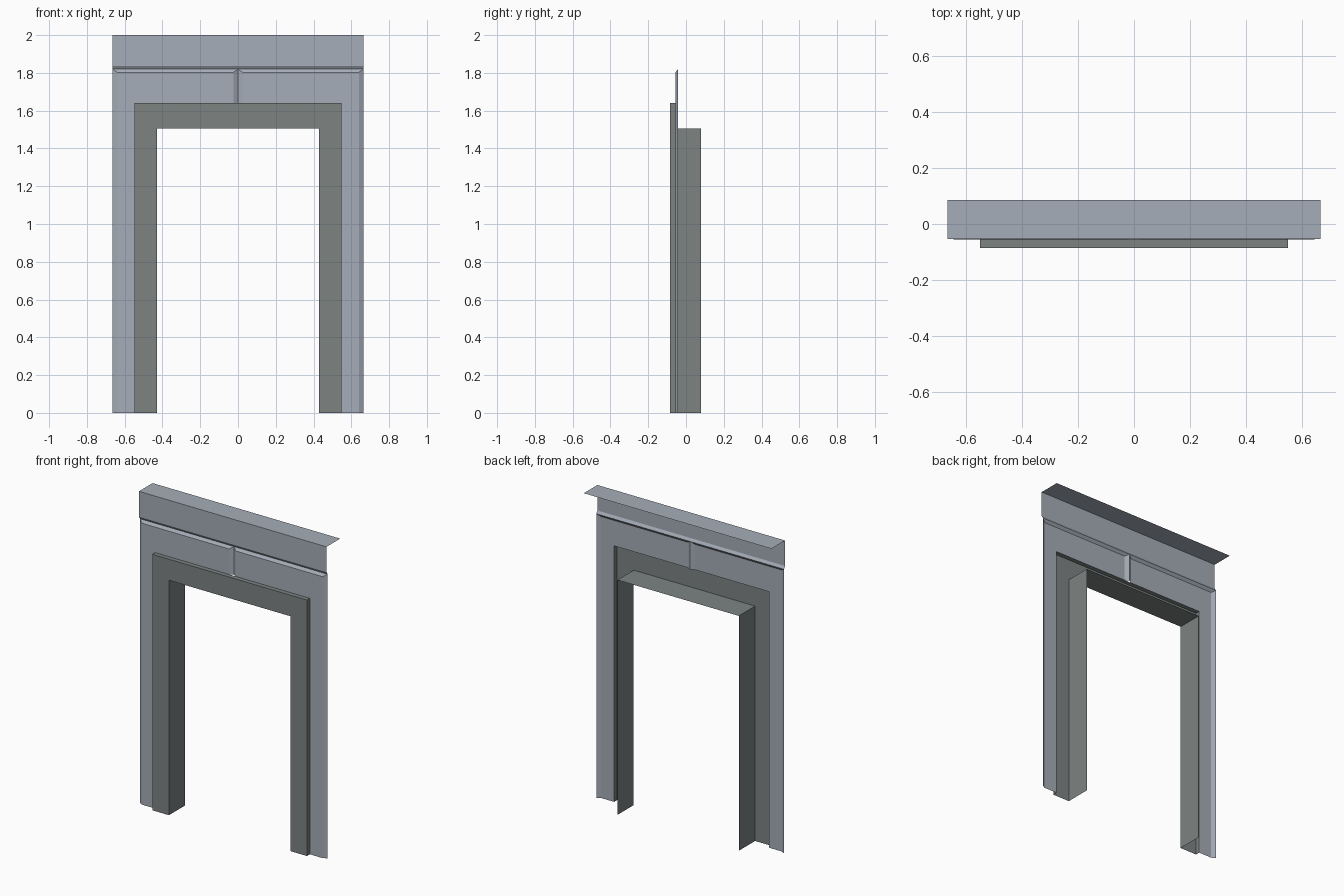
import bpy

if "Cube" in bpy.data.objects:
    bpy.data.objects.remove(bpy.data.objects["Cube"])


def material(name, rgb):
    m = bpy.data.materials.new(name)
    m.diffuse_color = (*rgb, 1)
    m.use_nodes = True
    m.node_tree.nodes["Principled BSDF"].inputs["Base Color"].default_value = m.diffuse_color
    return m


stone = material("blue_grey_stone", (0.38, 0.42, 0.48))
trim = material("dark_grey_trim", (0.205, 0.228, 0.226))


def half_part(name, faces, mat):
    """Sheet faces for the +x half, mirrored across x = 0."""
    verts, index = [], {}

    def vid(p):
        if p not in index:
            index[p] = len(verts)
            verts.append(p)
        return index[p]

    polys = [[vid(p) for p in f] for f in faces]
    me = bpy.data.meshes.new(name)
    me.from_pydata(verts, [], polys)
    me.materials.append(mat)
    ob = bpy.data.objects.new(name, me)
    bpy.context.collection.objects.link(ob)
    mod = ob.modifiers.new("mirror", 'MIRROR')
    mod.use_axis[0] = True
    return ob


def strips(line_a, line_b):
    """Quads between two matching polylines."""
    return [[line_a[i], line_b[i], line_b[i + 1], line_a[i + 1]]
            for i in range(len(line_a) - 1)]


W = 0.665                      # half width
FX, FZ = 0.548, 1.64           # trim outer edge
OX, OZ = 0.43, 1.505           # door opening
YT, YF, YG, YB = -0.085, -0.056, -0.042, 0.08   # trim, wall, groove, jamb back
B, ZP, ZG = 0.025, 1.803, 1.82  # bevel width, panel top, groove height

# Wall panels with bevelled sides and top, meeting in a V groove at the centre
inner = [(B, YF, FZ), (B, YF, ZP), (W - B, YF, ZP), (W - B, YF, 0)]
outer = [(0, YG, FZ), (0, YG, ZG), (W, YG, ZG), (W, YG, 0)]
front = [[(B, YF, FZ), (FX, YF, FZ), (FX, YF, 0),
          (W - B, YF, 0), (W - B, YF, ZP), (B, YF, ZP)]]
half_part("wall_panels", front + strips(inner, outer), stone)

# Top fascia with bevelled lower edge, and the flat cap behind it
profile = [(YG, ZG), (-0.053, 1.837), (-0.053, 2.0), (0.085, 2.0)]
half_part("fascia_and_cap",
          strips([(0, y, z) for y, z in profile],
                 [(W, y, z) for y, z in profile]), stone)


# Door trim: outer return, front face, then jambs and soffit
def arch(x, z, y):
    return [(0, y, z), (x, y, z), (x, y, 0)]


half_part("door_trim",
          strips(arch(FX, FZ, YT), arch(FX, FZ, YF))
          + strips(arch(OX, OZ, YT), arch(FX, FZ, YT))
          + strips(arch(OX, OZ, YB), arch(OX, OZ, YT)), trim)

# Make the sheets face outwards (front faces towards -y)
for ob in bpy.data.objects:
    me = ob.data
    for p in me.polygons:
        n, c = p.normal, p.center
        if abs(n.y) > 0.3:
            wrong = n.y > 0
        elif ob.name == "door_trim" and c.y > -0.03:
            wrong = n.x > 0 or n.z > 0      # jamb and soffit face the opening
        else:
            wrong = n.x + n.z < 0
        if wrong:
            p.flip()
    me.update()
